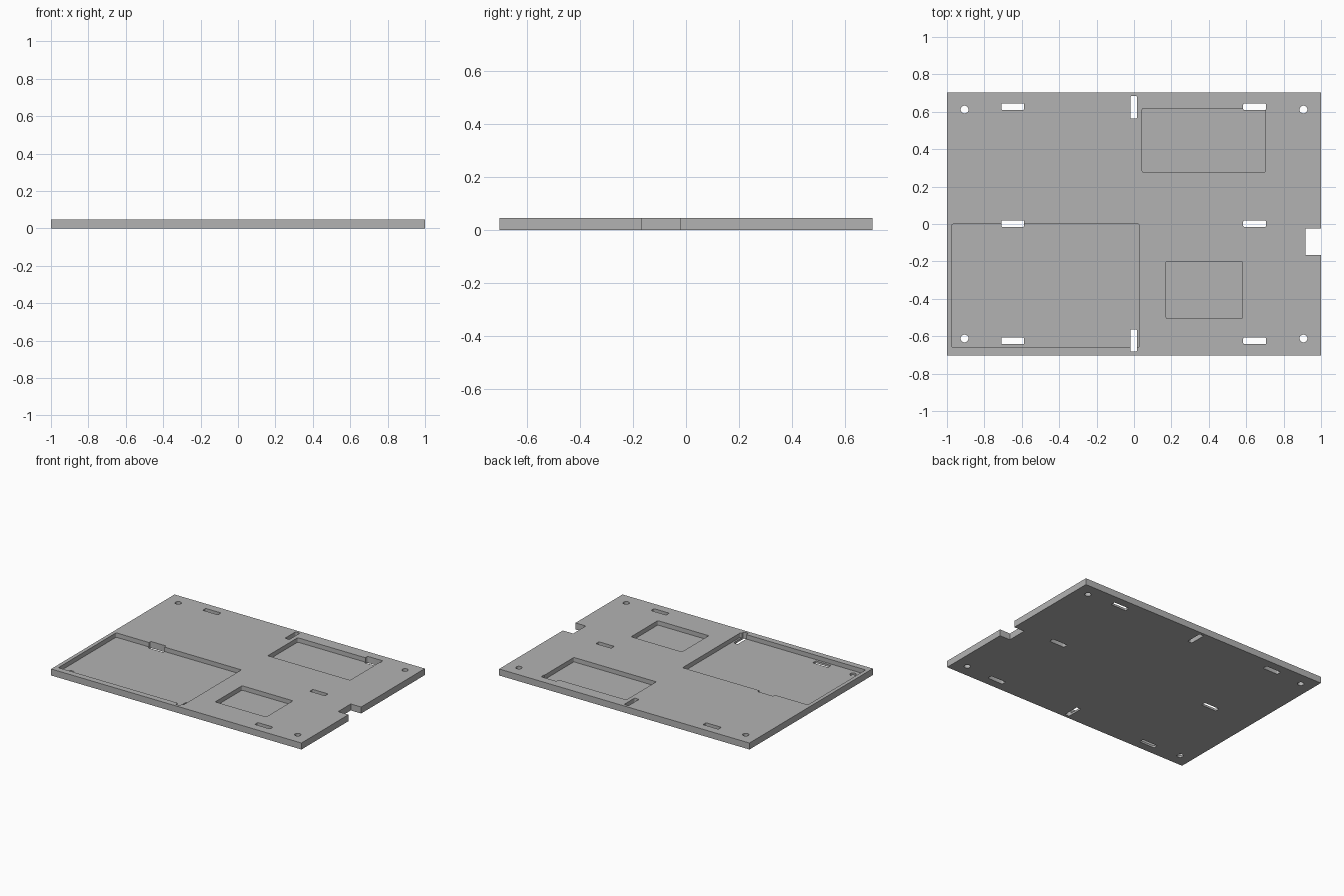
import bpy, bmesh
from math import cos, sin, pi

cube = bpy.data.objects.get("Cube")
if cube:
    bpy.data.objects.remove(cube, do_unlink=True)

THICK = 0.047
FLOOR = 0.015
X, Y = 1.0, 0.704

grey = bpy.data.materials.new("plain_grey")
grey.use_nodes = True
colour = (0.45, 0.45, 0.45, 1)
grey.diffuse_color = colour
grey.node_tree.nodes["Principled BSDF"].inputs["Base Color"].default_value = colour


def prism(name, outline, z0, z1):
    """Extrude a flat outline between two heights."""
    bm = bmesh.new()
    base = bm.faces.new([bm.verts.new((x, y, z0)) for x, y in outline])
    top = bmesh.ops.extrude_face_region(bm, geom=[base])["geom"]
    bmesh.ops.translate(bm, vec=(0, 0, z1 - z0),
                        verts=[v for v in top if isinstance(v, bmesh.types.BMVert)])
    bmesh.ops.recalc_face_normals(bm, faces=bm.faces)
    mesh = bpy.data.meshes.new(name)
    bm.to_mesh(mesh)
    bm.free()
    mesh.materials.append(grey)
    ob = bpy.data.objects.new(name, mesh)
    bpy.context.collection.objects.link(ob)
    return ob


def rounded(x0, x1, y0, y1, r=0.006, steps=3):
    """Rectangle with small milled corner radii."""
    corners = [(x1 - r, y1 - r), (x0 + r, y1 - r), (x0 + r, y0 + r), (x1 - r, y0 + r)]
    return [(cx + r * cos(a), cy + r * sin(a))
            for q, (cx, cy) in enumerate(corners)
            for a in [(q + i / steps) * pi / 2 for i in range(steps + 1)]]


def cut(outline, z0=-0.05):
    """Mill an outline out of the plate, down to z0."""
    tool = prism("cutter", outline, z0, 0.1)
    tool.hide_render = True
    mod = plate.modifiers.new("cut", "BOOLEAN")
    mod.operation, mod.solver, mod.object = "DIFFERENCE", "EXACT", tool
    bpy.context.view_layer.objects.active = plate
    bpy.ops.object.modifier_apply(modifier=mod.name)
    mesh = tool.data
    bpy.data.objects.remove(tool, do_unlink=True)
    bpy.data.meshes.remove(mesh)


# Plate outline with the notch in its left edge
plate = prism("mounting_plate",
              [(-X, -Y), (X, -Y), (X, -0.167), (0.917, -0.167),
               (0.917, -0.023), (X, -0.023), (X, Y), (-X, Y)], 0, THICK)

# Recessed pockets
for pocket in [(-0.973, 0.028, -0.66, -0.001),
               (0.044, 0.702, 0.277, 0.618),
               (0.172, 0.579, -0.505, -0.2)]:
    cut(rounded(*pocket), FLOOR)

# Through slots: three rows of crosswise slots, two lengthwise on the middle line
slots = [(x, y, 0.061, 0.0175) for x in (-0.648, 0.645) for y in (-0.625, 0.002, 0.627)]
slots += [(-0.002, y, 0.0175, 0.06) for y in (-0.623, 0.624)]
for x, y, hx, hy in slots:
    cut(rounded(x - hx, x + hx, y - hy, y + hy))

# Screw holes at the corners
for sx in (-1, 1):
    for sy in (-1, 1):
        cut([(sx * 0.906 + 0.021 * cos(i * pi / 12), sy * 0.612 + 0.021 * sin(i * pi / 12))
             for i in range(24)])

# Smooth the curved walls, keep the edges crisp
plate.select_set(True)
bpy.context.view_layer.objects.active = plate
bpy.ops.object.shade_smooth_by_angle(angle=pi / 5)
